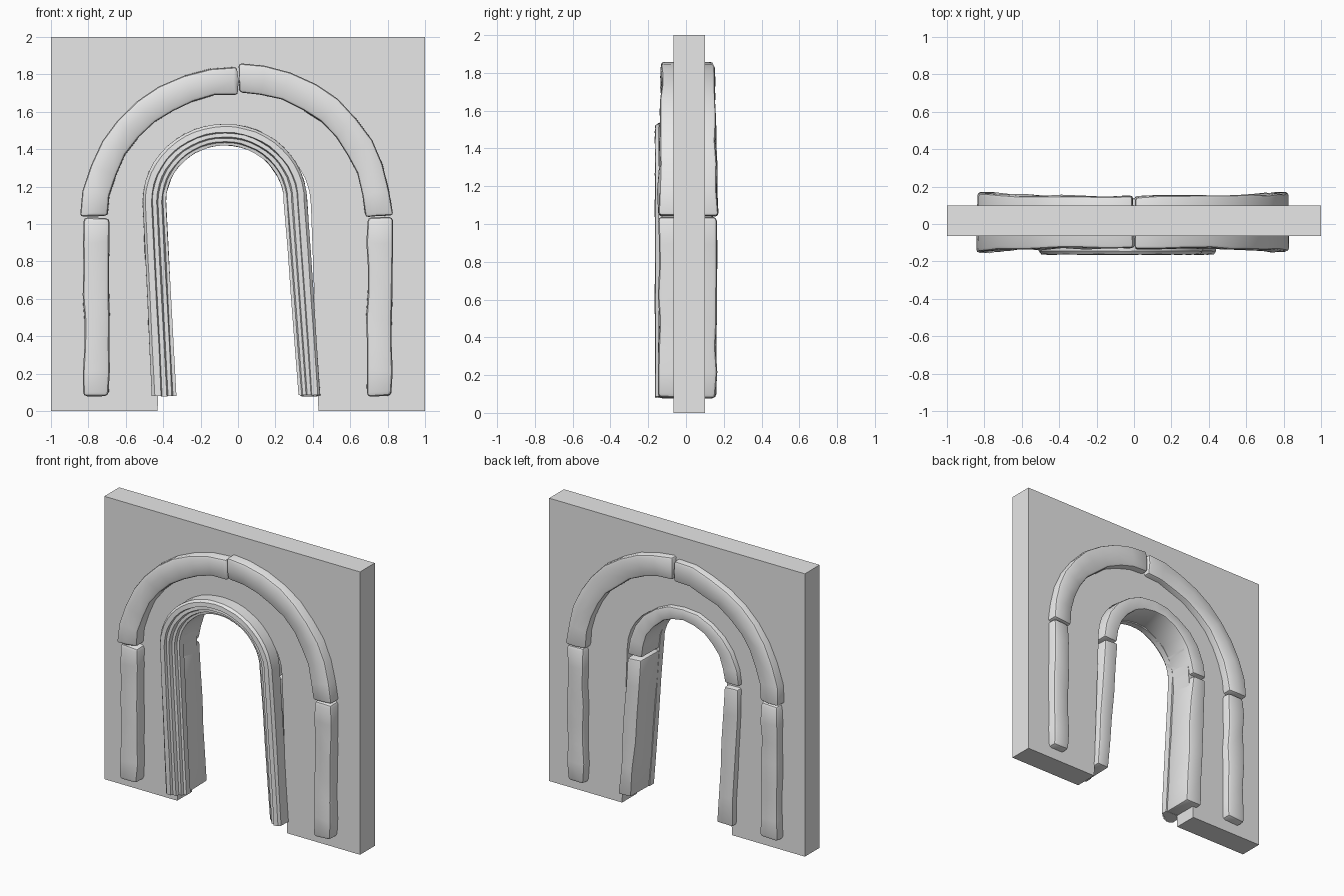
import bpy
import bmesh
import random
from math import sin, cos, pi

random.seed(4)
cube = bpy.data.objects.get("Cube")
if cube:
    bpy.data.objects.remove(cube, do_unlink=True)

stone = bpy.data.materials.new("grey_stone")
stone.use_nodes = True
stone.diffuse_color = (0.8, 0.8, 0.8, 1)
stone.node_tree.nodes["Principled BSDF"].inputs["Base Color"].default_value = (0.8, 0.8, 0.8, 1)


def finish(name, bm, smooth=None):
    bmesh.ops.recalc_face_normals(bm, faces=bm.faces)
    mesh = bpy.data.meshes.new(name)
    bm.to_mesh(mesh)
    bm.free()
    mesh.materials.append(stone)
    obj = bpy.data.objects.new(name, mesh)
    bpy.context.collection.objects.link(obj)
    if smooth:
        bpy.ops.object.select_all(action="DESELECT")
        obj.select_set(True)
        bpy.context.view_layer.objects.active = obj
        bpy.ops.object.shade_smooth_by_angle(angle=smooth)
    return obj


def ellipse(cx, cz, a, b, angle):
    return cx + a * cos(angle), cz + b * sin(angle)


def lerp(p, q, t):
    return tuple(u + (v - u) * t for u, v in zip(p, q))


def sweep(name, stations, profile, wobble=0.0, bevel=0.0, smooth=0.6):
    """Sweep profile(i) -> [(t, y)] along stations of (outer, inner) points."""
    bm = bmesh.new()
    rings = []
    for i, (outer, inner) in enumerate(stations):
        ring = []
        for t, y in profile(i / (len(stations) - 1)):
            x, z = lerp(outer, inner, t)
            dx, dy, dz = (random.uniform(-wobble, wobble) for _ in range(3))
            ring.append(bm.verts.new((x + dx, y + dy, z + dz)))
        rings.append(ring)
    n = len(rings[0])
    for r, s in zip(rings, rings[1:]):
        for k in range(n):
            bm.faces.new((r[k], r[(k + 1) % n], s[(k + 1) % n], s[k]))
    bm.faces.new(rings[0])
    bm.faces.new(rings[-1])
    bmesh.ops.recalc_face_normals(bm, faces=bm.faces)
    if bevel:
        sharp = [e for e in bm.edges if e.calc_face_angle(0) > 0.9]
        bmesh.ops.bevel(bm, geom=sharp, offset=bevel, segments=2, profile=0.5,
                        affect="EDGES", clamp_overlap=True)
    return finish(name, bm, smooth)


def block(front, back):
    return lambda u: [(0, front), (1, front), (1, back), (0, back)]


def straight(outer0, inner0, outer1, inner1, steps):
    return [(lerp(outer0, outer1, i / steps), lerp(inner0, inner1, i / steps))
            for i in range(steps + 1)]


# Wall slab with an arched doorway
bm = bmesh.new()
outline = [(-0.43, 0), (-1, 0), (-1, 2), (1, 2), (1, 0), (0.43, 0)]
outline += [ellipse(0, 1.1, 0.39, 0.37, pi * i / 16) for i in range(17)]
face = bm.faces.new([bm.verts.new((x, -0.065, z)) for x, z in outline])
slab = bmesh.ops.extrude_face_region(bm, geom=[face])
bmesh.ops.translate(bm, vec=(0, 0.165, 0),
                    verts=[v for v in slab["geom"] if isinstance(v, bmesh.types.BMVert)])
finish("wall", bm)

# Outer posts, running through the wall
for side, label in ((-1, "right"), (1, "left")):
    post = straight((side * 0.825, 0.08), (side * 0.69, 0.08),
                    (side * 0.825, 1.035), (side * 0.69, 1.035), 7)
    sweep(label + "_outer_post", post, block(-0.145, 0.16), 0.006, 0.022)


# Outer arch in two stones that thicken towards the posts
def arch_block(u):
    d = 0.02 * u ** 2
    return [(0, -0.128 - d), (0.5, -0.132 - d), (1, -0.122 - d),
            (1, 0.143 + d), (0.5, 0.15 + d), (0, 0.148 + d)]


for side, label, width, top in ((-1, "right", 0.84, 0.805), (1, "left", 0.825, 0.815)):
    stones = []
    for i in range(10):
        angle = pi / 2 - (pi / 2 - 0.005) * i / 9 - 0.004
        ox, oz = ellipse(0, 1.04, width, top, angle)
        ix, iz = ellipse(0, 1.04, width - 0.145, top - 0.15, angle)
        stones.append(((side * ox, oz), (side * ix, iz)))
    sweep(label + "_outer_arch", stones, arch_block, 0.006, 0.016)

# Doorway lining: two leaning jambs and an arch stone
FRAME_X, SPRING = -0.07, 1.08


def frame_station(angle):
    return (ellipse(FRAME_X, SPRING, 0.435, 0.435, angle),
            ellipse(FRAME_X, SPRING, 0.325, 0.35, angle))


feet = {0: ((0.43, 0.08), (0.335, 0.08)), pi: ((-0.46, 0.08), (-0.335, 0.08))}
for angle, label in ((0, "left"), (pi, "right")):
    o, i = frame_station(angle)
    jamb = straight(*feet[angle], (o[0], 1.06), (i[0], 1.06), 5)
    sweep(label + "_door_jamb", jamb, block(-0.1, 0.14), 0.005, 0.012)
sweep("door_arch", [frame_station(pi * k / 12) for k in range(13)],
      block(-0.1, 0.135), 0.005, 0.012)

# Stepped moulding around the front of the doorway
MOULDING = [(0, -0.06), (0, -0.145), (0.12, -0.162), (0.38, -0.165), (0.42, -0.148),
            (0.6, -0.15), (0.66, -0.128), (0.82, -0.128), (0.87, -0.108),
            (1, -0.105), (1, -0.06)]


def moulding_station(angle):
    return (ellipse(FRAME_X, 1.12, 0.44, 0.415, angle),
            ellipse(FRAME_X, 1.12, 0.315, 0.3, angle))


path = [moulding_station(pi * k / 24) for k in range(25)]
left_foot = ((0.44, 0.085), (0.325, 0.085))
right_foot = ((-0.46, 0.08), (-0.33, 0.08))
path = straight(*left_foot, *path[0], 4)[:-1] + path
path += straight(*path[-1], *right_foot, 4)[1:]
sweep("door_moulding", path, lambda u: MOULDING, 0.0015, 0, 0.5)
